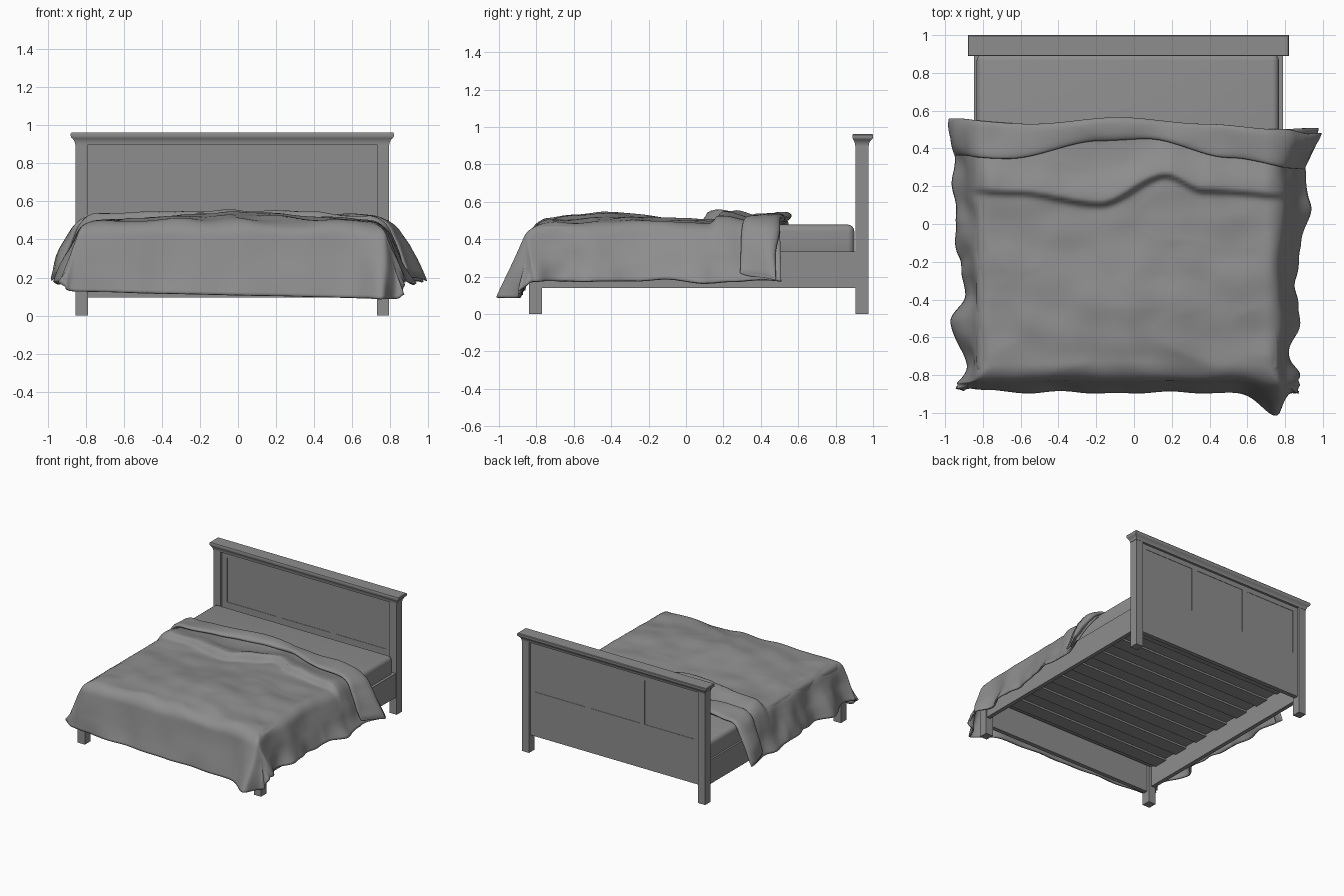
import bpy, bmesh, math
from mathutils import Vector, noise

if "Cube" in bpy.data.objects:
    bpy.data.objects.remove(bpy.data.objects["Cube"], do_unlink=True)

GREY = (0.27, 0.27, 0.27, 1)
grey = bpy.data.materials.new("plain grey")
grey.diffuse_color = GREY
grey.use_nodes = True
grey.node_tree.nodes["Principled BSDF"].inputs["Base Color"].default_value = GREY

CX = -0.03       # centre line of the bed frame
HALF = 0.825     # half width over the posts
POST = 0.065


def make(name, bm, smooth=None):
    mesh = bpy.data.meshes.new(name)
    bm.to_mesh(mesh)
    bm.free()
    mesh.materials.append(grey)
    obj = bpy.data.objects.new(name, mesh)
    bpy.context.collection.objects.link(obj)
    if smooth:
        bpy.ops.object.select_all(action='DESELECT')
        obj.select_set(True)
        bpy.context.view_layer.objects.active = obj
        bpy.ops.object.shade_smooth_by_angle(angle=math.radians(smooth))
    return obj


def add_box(bm, x0, x1, y0, y1, z0, z1):
    made = bmesh.ops.create_cube(bm, size=1)["verts"]
    for v in made:
        v.co = Vector(((x0 + x1) / 2 + v.co.x * (x1 - x0),
                       (y0 + y1) / 2 + v.co.y * (y1 - y0),
                       (z0 + z1) / 2 + v.co.z * (z1 - z0)))


def box(name, *dims):
    bm = bmesh.new()
    add_box(bm, *dims)
    return make(name, bm)


def grid_mesh(rows, close=False):
    """Skin rows of points; close joins each row into a ring and caps the ends."""
    bm = bmesh.new()
    vs = [[bm.verts.new(p) for p in row] for row in rows]
    n = len(rows[0])
    for a, b in zip(vs, vs[1:]):
        for i in range(n if close else n - 1):
            j = (i + 1) % n
            bm.faces.new((a[i], a[j], b[j], b[i]))
    if close:
        bm.faces.new(vs[0])
        bm.faces.new(vs[-1])
        bmesh.ops.recalc_face_normals(bm, faces=bm.faces)
    return bm


def interp(points, x):
    """Smoothly blended value through a few (x, value) points."""
    if x <= points[0][0]:
        return points[0][1]
    for (xa, ya), (xb, yb) in zip(points, points[1:]):
        if x <= xb:
            t = (x - xa) / (xb - xa)
            return ya + (yb - ya) * t * t * (3 - 2 * t)
    return points[-1][1]


def bump(t, width):
    return math.exp(-(t / width) ** 2)


# Posts, legs and side rails
for side, label in ((-1, "right"), (1, "left")):
    xs = sorted((CX + side * HALF, CX + side * (HALF - POST)))
    box(label + "_head_post", *xs, 0.905, 0.975, 0, 0.92)
    box(label + "_front_leg", *xs, -0.84, -0.77, 0, 0.335)
    rail = sorted((CX + side * 0.818, CX + side * 0.785))
    box(label + "_side_rail", *rail, -0.8, 0.91, 0.14, 0.335)
box("foot_rail", CX - 0.79, CX + 0.79, -0.825, -0.79, 0.095, 0.335)

# Slats under the mattress
bm = bmesh.new()
for i in range(7):
    y = -0.66 + i * 0.235
    add_box(bm, CX - 0.783, CX + 0.783, y - 0.06, y + 0.06, 0.285, 0.32)
make("slats", bm)

# Headboard: core sheet with a thin raised frame leaving three panels per side
box("headboard_core", CX - 0.77, CX + 0.77, 0.925, 0.955, 0.14, 0.91)
bm = bmesh.new()
for y0, y1 in ((0.922, 0.925), (0.955, 0.958)):
    add_box(bm, CX - 0.762, CX + 0.762, y0, y1, 0.14, 0.5)
    add_box(bm, CX - 0.762, CX + 0.762, y0, y1, 0.86, 0.91)
    for x in (-0.738, -0.245, 0.245, 0.738):
        w = 0.024
        add_box(bm, CX + x - w, CX + x + w, y0, y1, 0.5, 0.86)
make("headboard_frame", bm)
box("headboard_top_rail", CX - 0.77, CX + 0.77, 0.91, 0.97, 0.905, 0.93)

# Crown moulding lofted from its profile
rows = []
for z, o in ((0.9, 0.002), (0.91, 0.003), (0.922, 0.008), (0.932, 0.016),
             (0.938, 0.023), (0.945, 0.025), (0.957, 0.025), (0.962, 0.021)):
    x, y0, y1 = HALF + o, 0.905 - o * 0.6, 0.975 + o
    rows.append([(CX - x, y0, z), (CX + x, y0, z), (CX + x, y1, z), (CX - x, y1, z)])
make("headboard_cap", grid_mesh(rows, close=True), 35)

# Mattress
mattress = box("mattress", CX - 0.803, CX + 0.797, -0.79, 0.9, 0.3, 0.478)
soft = mattress.modifiers.new("soft edges", 'BEVEL')
soft.width, soft.segments = 0.035, 4
mattress.data.shade_smooth()

# Duvet draped over the mattress
CORE_X, CORE_Y, SKIRT_X, SKIRT_Y = 0.72, -0.735, 0.4, 0.455
CREASE = [(-0.95, 0.2), (-0.6, 0.18), (-0.15, 0.12), (0.2, 0.27), (0.4, 0.19), (0.9, 0.16)]
# How far each side hem flares, along the length of the bed
FLARE = {-1: [(-0.86, 0.19), (-0.75, 0.14), (-0.52, 0.22), (-0.37, 0.14),
              (-0.2, 0.185), (0.2, 0.2), (0.5, 0.21)],
         1: [(-0.87, 0.19), (-0.7, 0.14), (-0.52, 0.19), (-0.3, 0.165),
             (0.1, 0.235), (0.3, 0.22), (0.45, 0.27)]}


def drape(d, r, lean):
    """Outward and downward travel of cloth a distance d past an edge."""
    if d <= 0:
        return 0, 0
    a = min(d / r, lean)
    rest = max(0, d - r * lean)
    return (r * math.sin(a) + rest * math.cos(lean),
            r * (1 - math.cos(a)) + rest * math.sin(lean))


FULL_FLARE = drape(SKIRT_X, 0.1, 1.2)[0]


def cloth(x, y, lift=0):
    """Place a point of the flat cloth (x from the centre line) on the bed."""
    sx = 1 if x > 0 else -1
    dx, dy = max(0, abs(x) - CORE_X), max(0, CORE_Y - y)
    u, v = dx / SKIRT_X, dy / SKIRT_Y
    if u > 0 and v > 0:      # round off the cloth corner
        f = max(u, v) / (u ** 5 + v ** 5) ** 0.2
        dx, dy = dx * f, dy * f
    ox, down_x = drape(dx, 0.1 + lift, 1.2)
    oy, down_y = drape(dy, 0.1 + lift, 1.4)
    down = (down_x ** 4 + down_y ** 4) ** 0.25
    py = max(y, CORE_Y) - oy
    flare = interp(FLARE[sx], py) / FULL_FLARE
    px = sx * (min(abs(x), CORE_X) + ox * (1 + (flare - 1) * min(1, dx / 0.25)))
    # Broad swells, the long crease and wrinkles on the top
    t = y - interp(CREASE, x)
    h = 0.052 * bump(t, 0.022 if t < 0 else 0.12) * (0.75 + 0.25 * bump(x, 0.4))
    h += 0.034 * bump(y + 0.4, 0.25) * bump(x, 0.6)
    h += 0.012 * noise.noise(Vector((x * 3, y * 7, 1.3)))
    h += 0.014 * noise.noise(Vector((x * 5 + y * 3, y * 4 - x * 2, 4.1)))
    h += 0.014 * (0.3 - abs(noise.noise(Vector((x * 2.5 - y, y * 4 + x, 8.2)))))
    h -= 0.014 * min(1, abs(x) / CORE_X) ** 2
    z = 0.503 + lift + h * max(0, 1 - 4 * (dx + dy)) - down
    # Folds that deepen towards the hem
    if dx > 0:
        px += dx * 0.08 * noise.noise(Vector((sx * 2, y * 7, dx * 5)))
        z += dx * 0.07 * noise.noise(Vector((sx * 5, y * 4, 7)))
        py += dx * 0.1 * noise.noise(Vector((sx * 3, y * 5, 2)))
    if dy > 0:
        py += dy * 0.06 * noise.noise(Vector((x * 4, 3, dy * 3)))
        z -= dy * 0.05 * x
        py -= dy * 0.26 * bump(x - 0.79, 0.12)
    return Vector((CX + px, py, max(0.07, z)))


rows = []
NX, NY = 130, 110
for j in range(NY + 1):
    v = CORE_Y - SKIRT_Y + (0.5 - CORE_Y + SKIRT_Y) * j / NY
    rows.append([cloth((CORE_X + SKIRT_X) * (2 * i / NX - 1), v) for i in range(NX + 1)])
duvet = make("duvet", grid_mesh(rows), 60)
thick = duvet.modifiers.new("padding", 'SOLIDIFY')
thick.thickness, thick.offset = 0.014, -1

# Turned-back fold at the head end, a flattened tube following the drape
LOWER = [(-1, 0.36), (-0.65, 0.345), (-0.15, 0.44), (0.1, 0.45), (0.55, 0.35), (0.9, 0.3)]
UPPER = [(-1, 0.56), (-0.5, 0.53), (-0.05, 0.565), (0.4, 0.53), (0.8, 0.5), (1, 0.47)]
REACH = 1.12
rows = []
for i in range(101):
    x = REACH * (2 * i / 100 - 1)
    lo, hi = interp(LOWER, x), interp(UPPER, x)
    plump = 0.022 * min(1, 0.25 + (REACH - abs(x)) * 8)
    ring = []
    for k in range(24):
        a = math.tau * k / 24
        c, s = math.cos(a), math.sin(a)
        y = (lo + hi) / 2 + (hi - lo) / 2 * math.copysign(abs(c) ** 0.7, c)
        ring.append(cloth(x * (1 + 0.02 * c), y, 0.014 + plump * s))
    rows.append(ring)
make("duvet_fold", grid_mesh(rows, close=True), 60)
